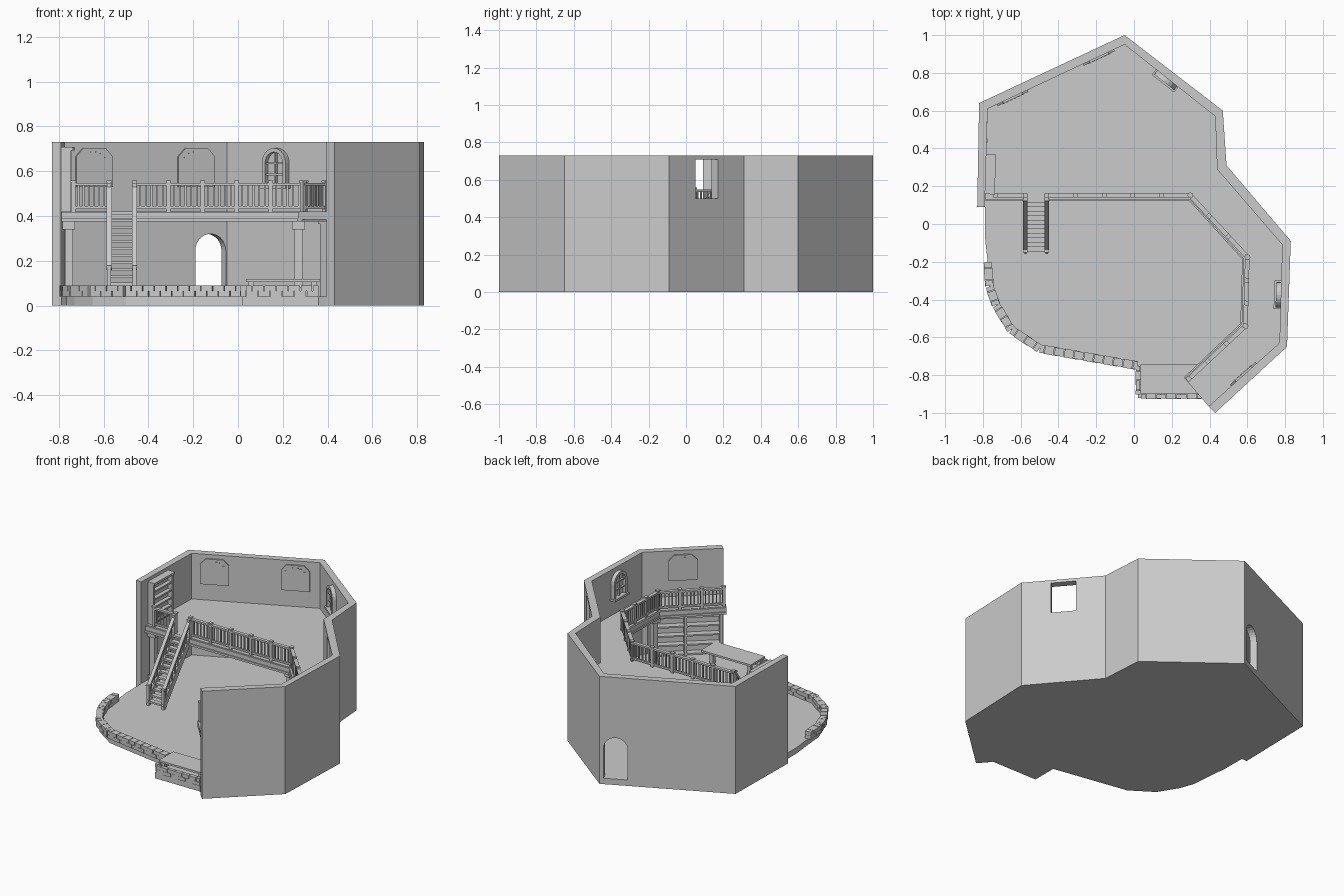
import bpy, bmesh, math
from mathutils import Matrix, Vector

if "Cube" in bpy.data.objects:
    bpy.data.objects.remove(bpy.data.objects["Cube"])

FLOOR, DECK, TOP = 0.04, 0.42, 0.73
OUTER = [(-.83, .09), (-.82, .64), (-.05, 1), (.47, .6), (.49, .31), (.83, -.09), (.81, -.65), (.43, -1)]
INNER = [(-.79, .09), (-.775, .61), (-.05, .95), (.43, .57), (.44, .29), (.785, -.11), (.77, -.63), (.395, -.965)]
EDGE = [(-.787, .14), (.3, .14), (.59, -.18), (.58, -.535), (.275, -.825)]


def finish(name, bm):
    bmesh.ops.recalc_face_normals(bm, faces=bm.faces)
    me = bpy.data.meshes.new(name)
    bm.to_mesh(me)
    bm.free()
    ob = bpy.data.objects.new(name, me)
    bpy.context.collection.objects.link(ob)
    return ob


def box(bm, c, s, M=Matrix()):
    bmesh.ops.create_cube(bm, size=1, matrix=M @ Matrix.Translation(c) @ Matrix.Diagonal((*s, 1)))


def bar(bm, a, b, w, h):
    a, b = Vector(a), Vector(b)
    x = (b - a).normalized()
    y = Vector((-x.y, x.x, 0)).normalized()
    M = Matrix((x, y, x.cross(y))).transposed().to_4x4()
    M.translation = (a + b) / 2
    box(bm, (0, 0, 0), ((b - a).length, w, h), M)


def prism(bm, pts, vec):
    f = bm.faces.new([bm.verts.new(p) for p in pts])
    r = bmesh.ops.extrude_face_region(bm, geom=[f])
    bm.faces.ensure_lookup_table()
    bmesh.ops.translate(bm, verts=[v for v in r['geom'] if isinstance(v, bmesh.types.BMVert)], vec=vec)


def slab(bm, pts, z0, z1):
    prism(bm, [(x, y, z0) for x, y in pts], (0, 0, z1 - z0))


def wall_frame(i, t):
    # local x runs along inner wall i, local y points into the room
    a, b = Vector((*INNER[i], 0)), Vector((*INNER[i + 1], 0))
    d = (b - a).normalized()
    M = Matrix((d, Vector((d.y, -d.x, 0)), Vector((0, 0, 1)))).transposed().to_4x4()
    M.translation = a.lerp(b, t)
    return M


def wall_prism(bm, M, prof, y0, y1):
    prism(bm, [M @ Vector((u, y0, z)) for u, z in prof], M.to_3x3() @ Vector((0, y1 - y0, 0)))


def arch(w, z0, z1, n=10):
    r = w / 2
    return [(-r, z0)] + [(-r * math.cos(math.pi * k / n), z1 - r + r * math.sin(math.pi * k / n))
                         for k in range(n + 1)] + [(r, z0)]


# outer walls with door and window openings
bm = bmesh.new()
slab(bm, OUTER + INNER[::-1], 0, TOP)
walls = finish("outer_walls", bm)
bm = bmesh.new()
wall_prism(bm, wall_frame(1, .9), arch(.15, FLOOR, .32, 14), -.12, .02)
box(bm, (0, -.02, .605), (.157, .16, .21), wall_frame(4, .53))
cutter = finish("opening_cutter", bm)
cutter.hide_render = True
mod = walls.modifiers.new("openings", 'BOOLEAN')
mod.object, mod.solver = cutter, 'EXACT'
bpy.context.view_layer.objects.active = walls
bpy.ops.object.modifier_apply(modifier=mod.name)
bpy.data.objects.remove(cutter)

# ground slab with rounded terrace
curve = [(-.79, -.06), (-.775, -.2), (-.765, -.33), (-.73, -.43), (-.65, -.56), (-.5, -.66), (.02, -.75)]
bm = bmesh.new()
slab(bm, INNER + [(.36, -.92), (.02, -.92)] + curve[::-1], 0, FLOOR)
finish("ground_floor", bm)

# low stone border in two staggered courses
bm = bmesh.new()
for path in (curve[1:], [(.022, -.75), (.022, -.905)], [(.035, -.914), (.36, -.914)]):
    for row in range(2):
        for k, (a, b) in enumerate(zip(path, path[1:])):
            a, b = Vector((*a, 0)), Vector((*b, 0))
            n = max(2, round((b - a).length / .055))
            cuts = [0] + [(j + .5 * row) / n for j in range(1 - row, n)] + [1]
            w = (.042 if path[0] == curve[1] else .022)
            for j, (s, t) in enumerate(zip(cuts, cuts[1:])):
                g = .03 / n
                up = Vector((0, 0, FLOOR + .0125 + .025 * row))
                bar(bm, a.lerp(b, s + g) + up, a.lerp(b, t - g) + up, w + .004 * (j % 2), .024)
finish("stone_border", bm)

# side platform beside the wall end
bm = bmesh.new()
slab(bm, [(.035, -.745), (.41, -.745), (.41, -.94), (.37, -.9), (.035, -.9)], .105, .118)
for x in (.06, .34):
    for y in (-.77, -.88):
        box(bm, (x, y, .0725), (.025, .025, .065))
finish("platform", bm)

# upper gallery deck and edge beam
bm = bmesh.new()
slab(bm, [(-.787, .14)] + INNER[1:] + EDGE[:0:-1], .385, DECK)
for a, b in zip(EDGE, EDGE[1:]):
    bar(bm, (*a, .402), (*b, .402), .02, .03)
    bar(bm, (*a, .382), (*b, .382), .034, .014)
finish("gallery_deck", bm)

# columns under the gallery
bm = bmesh.new()
for x, y, ang in ((-.755, .175, 0), (.27, .18, 0), (.62, -.165, .4), (.61, -.53, -.4)):
    M = Matrix.Translation((x, y, 0)) @ Matrix.Rotation(ang, 4, 'Z')
    box(bm, (0, 0, .21), (.036, .036, .34), M)
    box(bm, (0, 0, .06), (.05, .05, .04), M)
    box(bm, (0, 0, .358), (.056, .056, .036), M)
finish("gallery_columns", bm)


def railing(bm, a, b, n_posts, za, zb, n_bal):
    a, b = Vector((*a, za)), Vector((*b, zb))
    Z = Vector((0, 0, 1))
    bar(bm, a + Z * .122, b + Z * .122, .024, .012)
    bar(bm, a + Z * .018, b + Z * .018, .014, .012)
    yaw = math.atan2(b.y - a.y, b.x - a.x)
    for k in range(n_posts * n_bal + 1):
        p = a.lerp(b, k / (n_posts * n_bal))
        M = Matrix.Translation(p) @ Matrix.Rotation(yaw, 4, 'Z')
        if k % n_bal == 0:
            box(bm, (0, 0, .066), (.018, .018, .132), M)
            box(bm, (0, 0, .134), (.024, .024, .008), M)
        else:
            box(bm, (0, 0, .07), (.008, .008, .1), M)


# gallery railing, broken at the stair
RX = (-.575, -.462)
bm = bmesh.new()
railing(bm, (-.735, .152), (RX[0], .152), 1, DECK, DECK, 7)
rail_path = [(RX[1], .152), (.297, .152), (.6, -.175), (.59, -.54), (.29, -.82)]
for (a, b), n in zip(zip(rail_path, rail_path[1:]), (5, 3, 3, 3)):
    railing(bm, a, b, n, DECK, DECK, 6)
finish("gallery_railing", bm)

# staircase: open treads, stringers, sloped rails, newels
bm = bmesh.new()
N = 12
for k in range(N):
    z = FLOOR + (DECK - FLOOR) * (k + 1) / N
    box(bm, (sum(RX) / 2, -.14 + .28 * (k + .5) / N, z - .007), (.108, .032, .012))
for x in RX:
    bar(bm, (x, -.14, FLOOR + .015), (x, .14, DECK - .012), .012, .04)
    railing(bm, (x, -.14), (x, .135), 1, FLOOR, DECK - .01, 9)
finish("staircase", bm)


def bookcase(bm, M, w, d, z0, z1, shelves, bays):
    box(bm, (0, .005, (z0 + z1) / 2), (w, .01, z1 - z0), M)
    for k in range(bays + 1):
        box(bm, (w * (k / bays - .5), d / 2, (z0 + z1) / 2), (.016, d, z1 - z0), M)
    for k in range(shelves + 1):
        z = z0 + .008 + (z1 - z0 - .016) * k / shelves
        box(bm, (0, d / 2 - .002, z), (w, d - .006, .01), M)
    box(bm, (0, d / 2 + .003, z1), (w + .022, d + .012, .014), M)


# bookcases on the gallery and below it
bm = bmesh.new()
bookcase(bm, wall_frame(0, .335), .19, .042, DECK, .7, 5, 1)
finish("upper_bookcase", bm)
bm = bmesh.new()
bookcase(bm, wall_frame(6, .52), .44, .06, FLOOR, .37, 5, 2)
finish("lower_bookcase", bm)

# chamfered blind window panels with a raised arched head
panel = [(-.09, .53), (-.09, .665), (-.055, .703), (.055, .703), (.09, .665), (.09, .53)]
bm = bmesh.new()
for i, t in ((1, .18), (1, .81), (6, .5)):
    M = wall_frame(i, t)
    wall_prism(bm, M, panel, -.004, .01)
    for s in (-1, 1):
        for k in range(3):
            box(bm, (s * (.012 + .022 * k), .01, .685 - .006 * k * k), (.014, .006, .004), M)
finish("window_panels", bm)

# arched windows with deep frame, sill and glazing bars
bm = bmesh.new()
for i, t in ((2, .47), (5, .51)):
    M = wall_frame(i, t)
    wall_prism(bm, M, arch(.135, .53, .703) + arch(.1, .53, .685)[::-1], -.004, .026)
    wall_prism(bm, M, arch(.11, .53, .69), -.004, .005)
    box(bm, (0, .016, .53), (.15, .04, .014), M)
    box(bm, (0, .01, .61), (.008, .014, .155), M)
    for z in (.585, .635):
        box(bm, (0, .01, z), (.1, .014, .008), M)
finish("arched_windows", bm)
